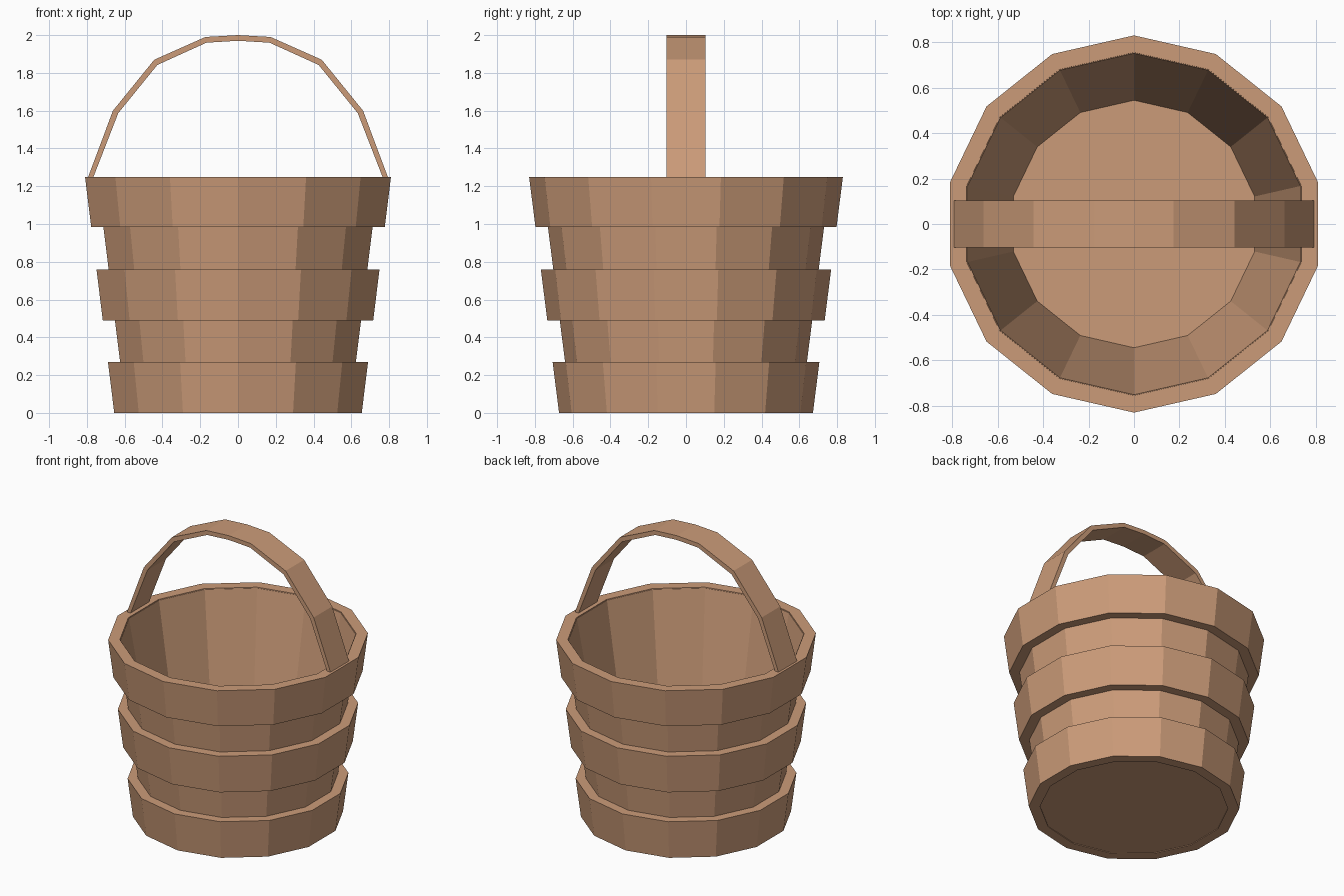
import bpy, math

if "Cube" in bpy.data.objects:
    bpy.data.objects.remove(bpy.data.objects["Cube"])

SIDES = 14
SLOPE = 0.127

wood = bpy.data.materials.new("wood")
wood.diffuse_color = (0.60, 0.33, 0.19, 1)
wood.use_nodes = True
wood.node_tree.nodes["Principled BSDF"].inputs["Base Color"].default_value = wood.diffuse_color


def make_object(name, verts, faces):
    mesh = bpy.data.meshes.new(name)
    mesh.from_pydata(verts, [], faces)
    mesh.materials.append(wood)
    obj = bpy.data.objects.new(name, mesh)
    bpy.context.collection.objects.link(obj)
    return obj


def lathe(name, profile, closed):
    """Spin (radius, z) points counter-clockwise; closed makes a ring, open gets end caps."""
    n = len(profile)
    verts = []
    for i in range(SIDES):
        a = math.pi / 2 + 2 * math.pi * i / SIDES
        verts += [(r * math.cos(a), r * math.sin(a), z) for r, z in profile]
    faces = []
    for i in range(SIDES):
        j = (i + 1) % SIDES
        for k in range(n if closed else n - 1):
            m = (k + 1) % n
            faces.append((i * n + k, j * n + k, j * n + m, i * n + m))
    if not closed:
        faces.append([i * n for i in reversed(range(SIDES))])
        faces.append([i * n + n - 1 for i in range(SIDES)])
    return make_object(name, verts, faces)


# Tapered tub with a flat floor
def body_radius(z):
    return 0.606 + SLOPE * z


lathe("tub", [(body_radius(0.005), 0.005), (body_radius(1.245), 1.245),
              (0.752, 1.245), (0.545, 0.07)], False)

# Three hoops around the tub
for name, z0, z1 in (("bottom_hoop", 0, 0.27), ("middle_hoop", 0.49, 0.76),
                     ("top_hoop", 0.985, 1.25)):
    inner = 0.60 if name != "top_hoop" else 0.597
    lathe(name, [(0.672 + SLOPE * z0, z0), (0.672 + SLOPE * z1, z1),
                 (inner + SLOPE * z1, z1), (inner + SLOPE * z0, z0)], True)

# Bent strap handle: half outline of outer and inner edges, mirrored in x
outer = [(0.793, 1.25), (0.662, 1.60), (0.443, 1.87), (0.173, 1.99), (0, 2.0)]
inner = [(0.765, 1.25), (0.634, 1.587), (0.427, 1.842), (0.167, 1.96), (0, 1.97)]


def mirrored(half):
    return half + [(-x, z) for x, z in reversed(half[:-1])]


verts = []
for (xo, zo), (xi, zi) in zip(mirrored(outer), mirrored(inner)):
    verts += [(xo, -0.103, zo), (xo, 0.103, zo), (xi, 0.103, zi), (xi, -0.103, zi)]
count = len(verts) // 4
faces = [(3, 2, 1, 0), tuple(4 * (count - 1) + k for k in range(4))]
for i in range(count - 1):
    for k in range(4):
        m = (k + 1) % 4
        faces.append((4 * i + k, 4 * i + m, 4 * i + 4 + m, 4 * i + 4 + k))
make_object("handle", verts, faces)
